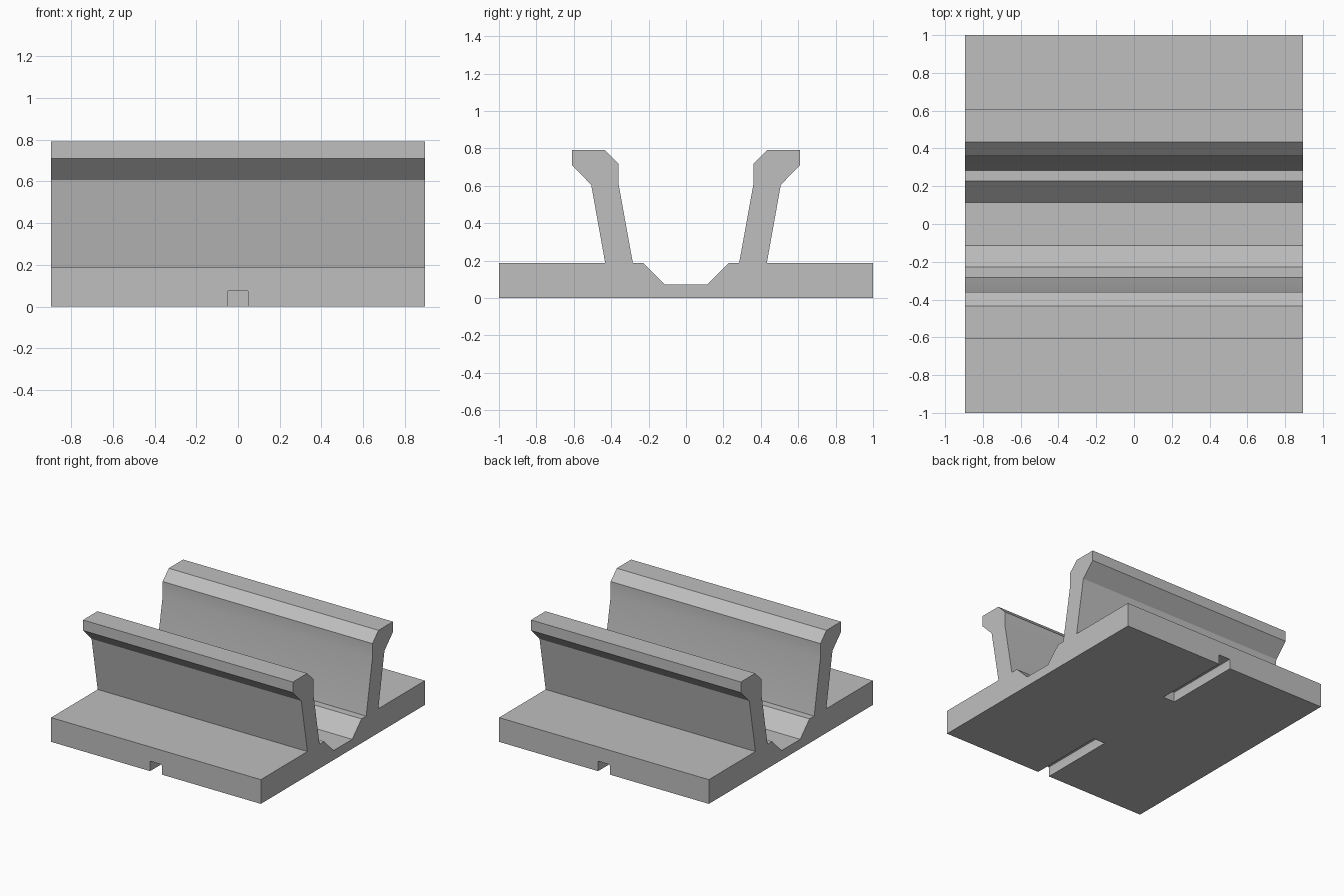
import bpy

default = bpy.data.objects.get("Cube")
if default:
    bpy.data.objects.remove(default, do_unlink=True)

grey = bpy.data.materials.new("light grey")
grey.use_nodes = True
colour = (0.52, 0.52, 0.52, 1)
grey.diffuse_color = colour
grey.node_tree.nodes["Principled BSDF"].inputs["Base Color"].default_value = colour


def prism(name, outline, place, start, end):
    """Extrude a closed 2D outline between two positions along one axis."""
    n = len(outline)
    verts = [place(a, b, t) for t in (start, end) for a, b in outline]
    faces = [tuple(range(n)), tuple(reversed(range(n, 2 * n)))]
    for i in range(n):
        j = (i + 1) % n
        faces.append((j, i, n + i, n + j))
    mesh = bpy.data.meshes.new(name)
    mesh.from_pydata(verts, [], faces)
    mesh.materials.append(grey)
    obj = bpy.data.objects.new(name, mesh)
    bpy.context.collection.objects.link(obj)
    # Make all normals point outwards
    bpy.ops.object.select_all(action='DESELECT')
    bpy.context.view_layer.objects.active = obj
    obj.select_set(True)
    bpy.ops.object.mode_set(mode='EDIT')
    bpy.ops.mesh.select_all(action='SELECT')
    bpy.ops.mesh.normals_make_consistent(inside=False)
    bpy.ops.object.mode_set(mode='OBJECT')
    return obj


# Half of the rail section: base plate, flared wall with hooked lip, channel
half = [(1, 0), (1, 0.187), (0.432, 0.187), (0.507, 0.606), (0.61, 0.71),
        (0.61, 0.791), (0.434, 0.791), (0.36, 0.717), (0.36, 0.606),
        (0.284, 0.187), (0.227, 0.187), (0.113, 0.073)]
section = half + [(-y, z) for y, z in reversed(half)]
rail = prism("rail_base", section, lambda y, z, x: (x, y, z), -0.895, 0.895)

# Slots under the plate, open at the front and back edges
side = [(0.05, -0.1), (0.05, 0.07), (0.048, 0.075), (0.043, 0.077)]
slot = side + [(-x, z) for x, z in reversed(side)]
for name, sign in (("front_slot", -1), ("back_slot", 1)):
    cutter = prism(name + "_cutter", slot, lambda x, z, y: (x, y, z),
                   sign * 0.385, sign * 1.1)
    cutter.hide_render = True
    cut = rail.modifiers.new(name, 'BOOLEAN')
    cut.operation = 'DIFFERENCE'
    cut.solver = 'EXACT'
    cut.object = cutter
    bpy.ops.object.select_all(action='DESELECT')
    bpy.context.view_layer.objects.active = rail
    rail.select_set(True)
    bpy.ops.object.modifier_apply(modifier=cut.name)
    bpy.data.objects.remove(cutter, do_unlink=True)

# Soft bend on the inner walls, crisp edges elsewhere
bpy.ops.object.shade_smooth_by_angle(angle=0.5)
